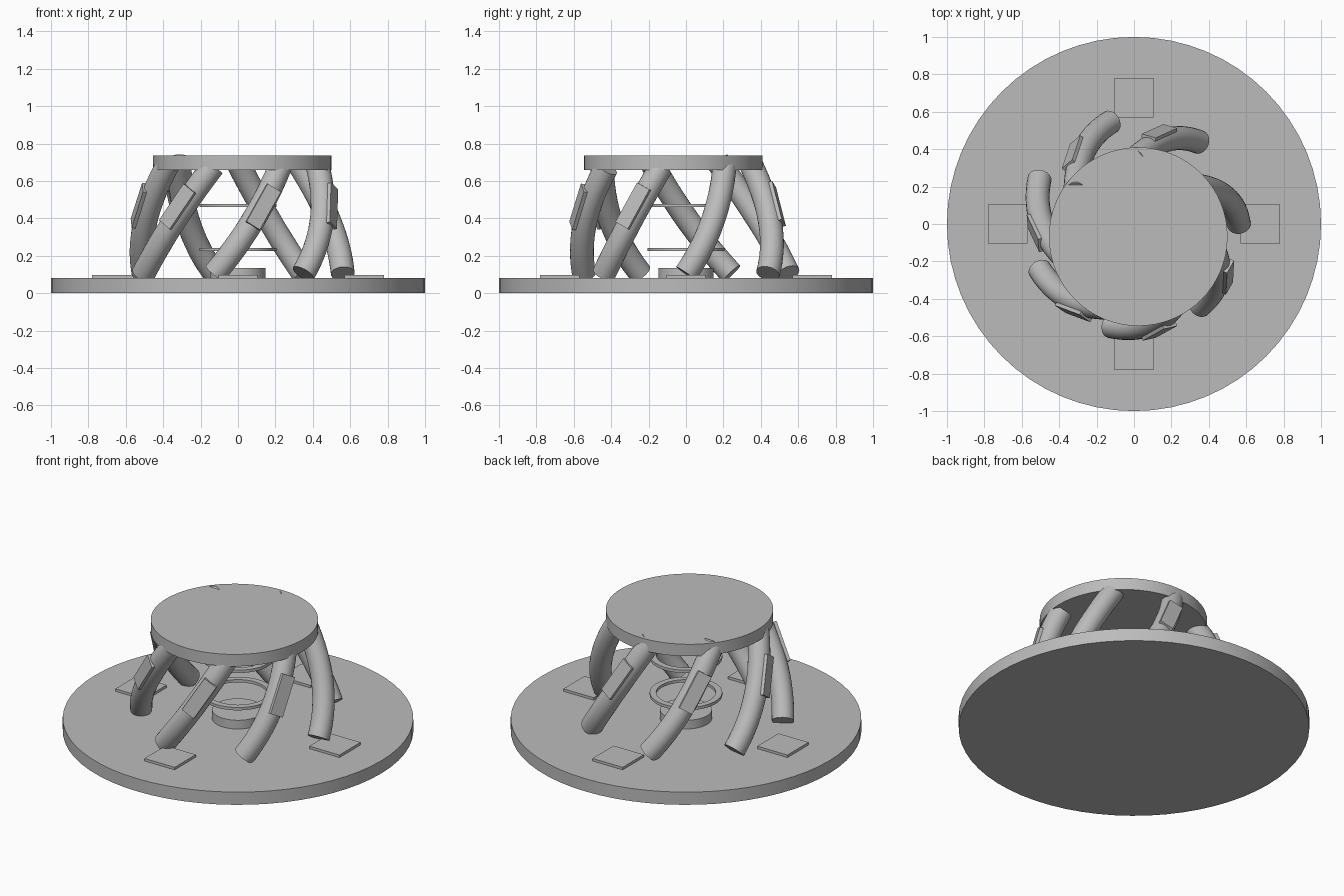
import bpy, bmesh
from math import pi, cos, sin, radians
from mathutils import Vector, Matrix

cube = bpy.data.objects.get("Cube")
if cube:
    bpy.data.objects.remove(cube, do_unlink=True)

GREY = (0.5, 0.5, 0.5, 1)
mat = bpy.data.materials.new("plain_grey")
mat.use_nodes = True
mat.diffuse_color = GREY
mat.node_tree.nodes["Principled BSDF"].inputs["Base Color"].default_value = GREY


def finish(name, bm, smooth=True):
    bmesh.ops.recalc_face_normals(bm, faces=bm.faces)
    mesh = bpy.data.meshes.new(name)
    bm.to_mesh(mesh)
    bm.free()
    mesh.materials.append(mat)
    obj = bpy.data.objects.new(name, mesh)
    bpy.context.collection.objects.link(obj)
    if smooth:
        bpy.ops.object.select_all(action="DESELECT")
        obj.select_set(True)
        bpy.context.view_layer.objects.active = obj
        bpy.ops.object.shade_smooth_by_angle(angle=radians(35))
    return obj


def disc(name, radius, z0, z1, x=0, y=0, sides=64):
    bm = bmesh.new()
    bmesh.ops.create_cone(bm, cap_ends=True, segments=sides, radius1=radius, radius2=radius,
                          depth=z1 - z0, matrix=Matrix.Translation((x, y, (z0 + z1) / 2)))
    return finish(name, bm)


def box(name, size, matrix):
    bm = bmesh.new()
    bmesh.ops.create_cube(bm, size=1, matrix=matrix @ Matrix.Diagonal((*size, 1)))
    return finish(name, bm, smooth=False)


def lathe(name, profile, sides=64):
    bm = bmesh.new()
    rings = [[bm.verts.new((r * cos(2 * pi * i / sides), r * sin(2 * pi * i / sides), z))
              for i in range(sides)] for r, z in profile]
    for a, b in zip(rings, rings[1:] + rings[:1]):
        for i in range(sides):
            j = (i + 1) % sides
            bm.faces.new((a[i], a[j], b[j], b[i]))
    return finish(name, bm)


def tube(name, path, radius, sides=20):
    """Sweep a circle along (point, tangent) pairs, with square-cut ends."""
    bm = bmesh.new()
    rings = []
    for point, tangent in path:
        side = tangent.cross(Vector((0, 0, 1))).normalized()
        up = side.cross(tangent)
        rings.append([bm.verts.new(point + radius * (side * cos(2 * pi * i / sides)
                                                     + up * sin(2 * pi * i / sides)))
                      for i in range(sides)])
    for a, b in zip(rings, rings[1:]):
        for i in range(sides):
            j = (i + 1) % sides
            bm.faces.new((a[i], a[j], b[j], b[i]))
    bm.faces.new(rings[0])
    bm.faces.new(rings[-1])
    return finish(name, bm)


# Base, shifted platform and centre drum
SHIFT = Vector((0.0225, -0.0675, 0))
disc("base", 1.0, 0, 0.08)
disc("platform", 0.4775, 0.66, 0.735, SHIFT.x, SHIFT.y)
disc("centre_drum", 0.148, 0.08, 0.135)

# Floating flat rings above the drum
for name, z in (("lower_ring", 0.225), ("upper_ring", 0.46)):
    lathe(name, [(0.17, z), (0.207, z), (0.207, z + 0.018), (0.17, z + 0.018)])

# Four square pads on the base
for i, name in enumerate(("left", "back", "right", "front")):
    turn = Matrix.Rotation(i * pi / 2, 4, "Z")
    box(name + "_pad", (0.21, 0.21, 0.02), turn @ Matrix.Translation((0.675, 0, 0.086)))


# Seven bent, twisted legs, each curved through a foot, a knee and a head
def around(angle, radius, z):
    return Vector((radius * cos(angle), radius * sin(angle), z))


LEGS = 7
for n in range(LEGS):
    a = 2 * pi * n / LEGS
    foot = around(a, 0.56, 0.105)
    knee = around(a + radians(20), 0.51, 0.38) + SHIFT / 2
    head = around(a + radians(42), 0.41, 0.69) + SHIFT
    head.z += 0.03 * (head.y - head.x)
    bend = 2 * knee - (foot + head) / 2

    def sample(t):
        point = foot * (1 - t) ** 2 + bend * 2 * t * (1 - t) + head * t * t
        tangent = ((bend - foot) * (1 - t) + (head - bend) * t).normalized()
        return point, tangent

    tube(f"leg_{n + 1}", [sample(k / 16) for k in range(17)], 0.064)

    # Cover plate on the outer side of the leg
    if n:
        point, tangent = sample(0.63)
        outward = Vector((point.x, point.y, 0))
        outward = (outward - tangent * outward.dot(tangent)).normalized()
        width = outward.cross(tangent)
        frame = Matrix((width, outward, tangent)).transposed().to_4x4()
        box(f"leg_plate_{n + 1}", (0.085, 0.02, 0.24),
            Matrix.Translation(point + outward * 0.058) @ frame)
